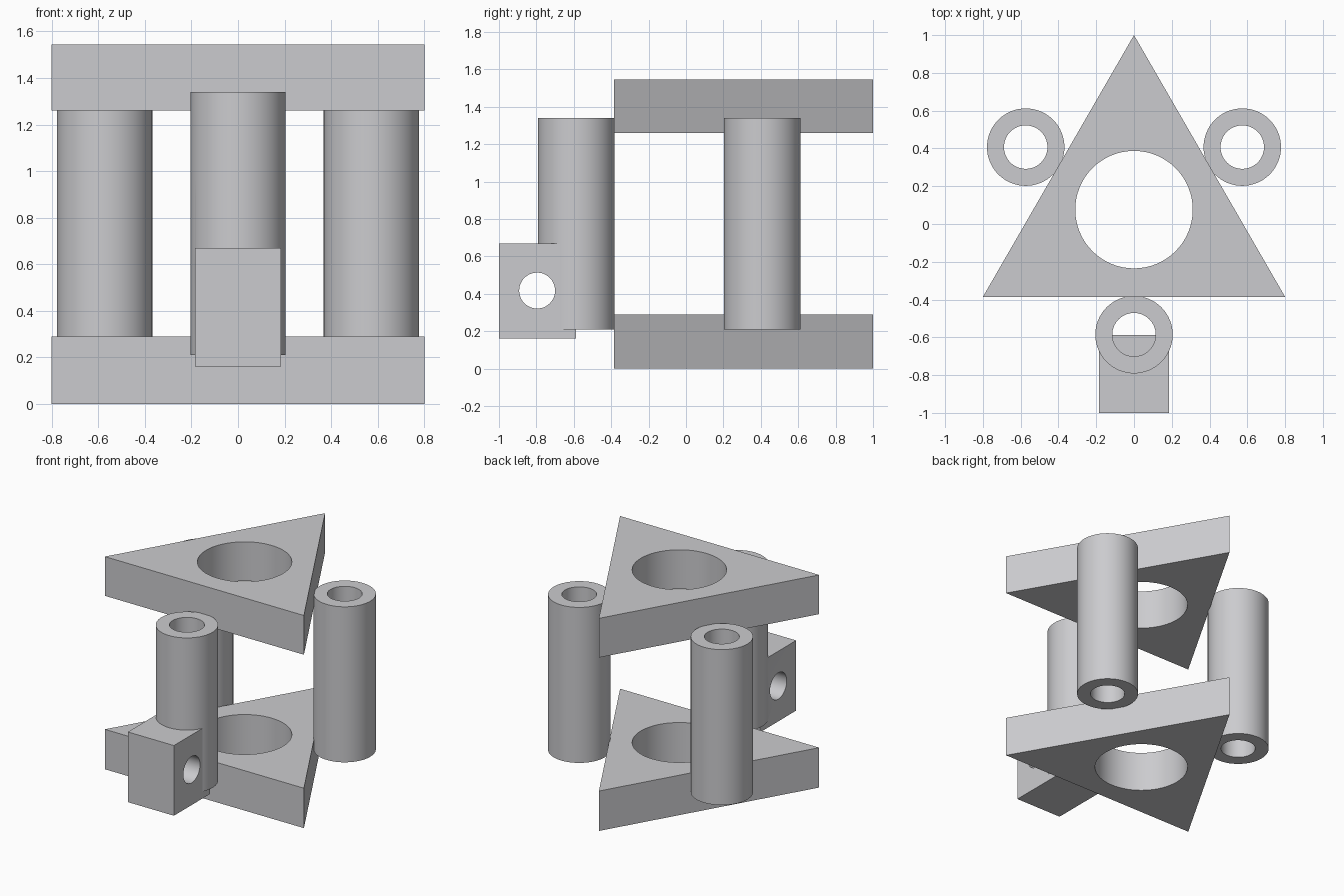
import bpy, math

if "Cube" in bpy.data.objects:
    bpy.data.objects.remove(bpy.data.objects["Cube"])

grey = bpy.data.materials.new("plain_grey")
grey.diffuse_color = (0.6, 0.6, 0.62, 1)
grey.use_nodes = True
grey.node_tree.nodes["Principled BSDF"].inputs["Base Color"].default_value = grey.diffuse_color

CENTRE_Y = 0.076      # centre of the triangular plates
TUBE_RING = 0.662     # distance of the tubes from that centre


def finish(obj, name):
    obj.name = name
    obj.data.materials.clear()
    obj.data.materials.append(grey)
    bpy.ops.object.select_all(action='DESELECT')
    obj.select_set(True)
    bpy.context.view_layer.objects.active = obj
    bpy.ops.object.shade_smooth_by_angle(angle=math.radians(30))
    return obj


def ring_prism(name, outer, hole_r, x, y, z0, z1):
    """Extrude an outline with a round hole, walls closed on all sides."""
    curve = bpy.data.curves.new(name, 'CURVE')
    curve.dimensions = '2D'
    curve.fill_mode = 'BOTH'
    curve.extrude = (z1 - z0) / 2
    for pts in (outer, circle(hole_r, 64)):
        spline = curve.splines.new('POLY')
        spline.points.add(len(pts) - 1)
        for p, (px, py) in zip(spline.points, pts):
            p.co = (px, py, 0, 1)
        spline.use_cyclic_u = True
    obj = bpy.data.objects.new(name, curve)
    obj.location = (x, y, (z0 + z1) / 2)
    bpy.context.collection.objects.link(obj)
    bpy.ops.object.select_all(action='DESELECT')
    obj.select_set(True)
    bpy.context.view_layer.objects.active = obj
    bpy.ops.object.convert(target='MESH')
    obj = bpy.context.object
    # weld caps to walls
    bpy.ops.object.mode_set(mode='EDIT')
    bpy.ops.mesh.select_all(action='SELECT')
    bpy.ops.mesh.remove_doubles(threshold=0.0001)
    bpy.ops.mesh.normals_make_consistent(inside=False)
    bpy.ops.object.mode_set(mode='OBJECT')
    return finish(obj, name)


def circle(r, n, start=0.0):
    return [(r * math.cos(start + i * math.tau / n),
             r * math.sin(start + i * math.tau / n)) for i in range(n)]


# Two triangular plates with a round opening
triangle = circle(0.924, 3, math.pi / 2)
ring_prism("lower_plate", triangle, 0.311, 0, CENTRE_Y, 0.0, 0.29)
ring_prism("upper_plate", triangle, 0.311, 0, CENTRE_Y, 1.26, 1.545)

# Three upright tubes, one against each plate side
tubes = {}
for name, deg in (("front_tube", 270), ("right_tube", 30), ("left_tube", 150)):
    a = math.radians(deg)
    tubes[name] = ring_prism(name, circle(0.205, 64), 0.115,
                             TUBE_RING * math.cos(a),
                             CENTRE_Y + TUBE_RING * math.sin(a), 0.21, 1.34)

# Lug block growing out of the front tube, then a sideways pin hole
bpy.ops.mesh.primitive_cube_add(size=1, location=(0, -0.794, 0.415))
block = bpy.context.object
block.scale = (0.37, 0.412, 0.51)
bpy.ops.object.transform_apply(location=False, rotation=False, scale=True)
finish(block, "lug_block_helper")

bpy.ops.mesh.primitive_cylinder_add(vertices=48, radius=0.096, depth=1,
                                    location=(0, -0.796, 0.417),
                                    rotation=(0, math.pi / 2, 0))
pin = finish(bpy.context.object, "pin_hole_cutter")

front = tubes["front_tube"]
bpy.context.view_layer.objects.active = front
for helper, op in ((block, 'UNION'), (pin, 'DIFFERENCE')):
    mod = front.modifiers.new(helper.name, 'BOOLEAN')
    mod.object = helper
    mod.operation = op
    mod.solver = 'EXACT'
    bpy.ops.object.modifier_apply(modifier=mod.name)
for helper in (block, pin):
    bpy.data.objects.remove(helper, do_unlink=True)
finish(front, "front_tube_with_lug")
